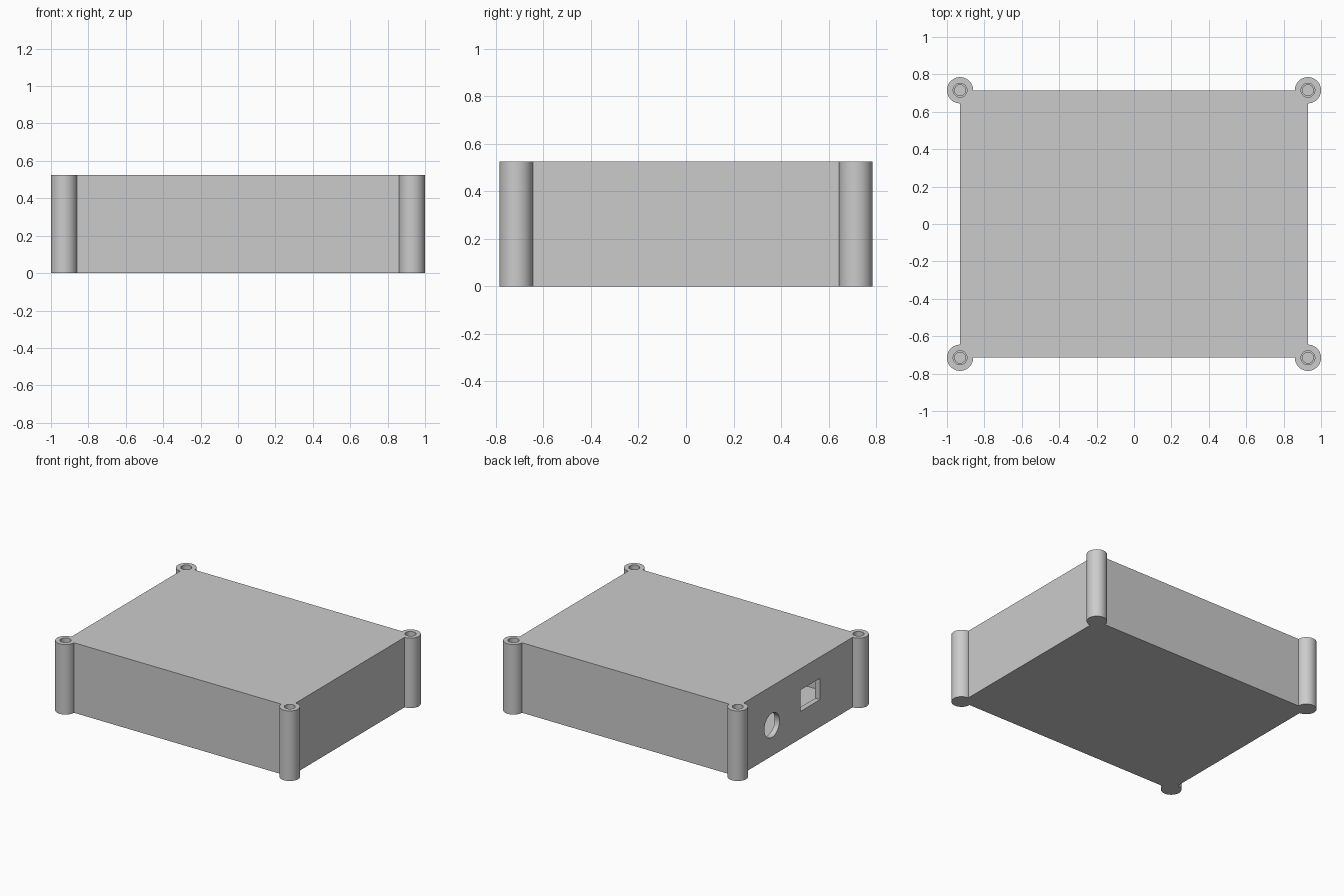
import bpy
import math

if "Cube" in bpy.data.objects:
    bpy.data.objects.remove(bpy.data.objects["Cube"])

HX, HY, H = 0.93, 0.715, 0.525   # half width, half depth, height
WALL = 0.04
POST_R = 0.07

grey = bpy.data.materials.new("plain grey")
grey.diffuse_color = (0.6, 0.6, 0.6, 1)
grey.use_nodes = True
grey.node_tree.nodes["Principled BSDF"].inputs["Base Color"].default_value = grey.diffuse_color


def box(name, lo, hi):
    """Box between two opposite corners."""
    mid = [(a + b) / 2 for a, b in zip(lo, hi)]
    bpy.ops.mesh.primitive_cube_add(size=1, location=mid)
    ob = bpy.context.object
    ob.name = name
    ob.scale = [b - a for a, b in zip(lo, hi)]
    bpy.ops.object.transform_apply(location=True, rotation=True, scale=True)
    return ob


def cylinder(name, r, depth, loc, rot=(0, 0, 0)):
    bpy.ops.mesh.primitive_cylinder_add(vertices=64, radius=r, depth=depth,
                                        location=loc, rotation=rot)
    ob = bpy.context.object
    ob.name = name
    bpy.ops.object.transform_apply(location=True, rotation=True, scale=True)
    return ob


def combine(target, other, operation):
    """Apply a boolean and remove the helper."""
    mod = target.modifiers.new("boolean", 'BOOLEAN')
    mod.operation = operation
    mod.solver = 'EXACT'
    mod.object = other
    bpy.ops.object.select_all(action='DESELECT')
    bpy.context.view_layer.objects.active = target
    target.select_set(True)
    bpy.ops.object.modifier_apply(modifier=mod.name)
    bpy.data.objects.remove(other, do_unlink=True)


# Hollow case
case = box("enclosure", (-HX, -HY, 0), (HX, HY, H))
cavity = box("cavity", (-HX + WALL, -HY + WALL, WALL), (HX - WALL, HY - WALL, H - WALL))
combine(case, cavity, 'DIFFERENCE')

# Corner screw posts with stepped blind holes
corners = [(sx * HX, sy * HY) for sx in (-1, 1) for sy in (-1, 1)]
for x, y in corners:
    combine(case, cylinder("post", POST_R, H, (x, y, H / 2)), 'UNION')
for x, y in corners:
    combine(case, cylinder("screw_hole", 0.029, H, (x, y, H / 2 + WALL)), 'DIFFERENCE')
    combine(case, cylinder("clearance_hole", 0.037, 2 * WALL, (x, y, H)), 'DIFFERENCE')

# Round and square ports in the left wall
round_port = cylinder("round_port", 0.09, 0.2, (-HX, 0.31, 0.23), (0, math.pi / 2, 0))
combine(case, round_port, 'DIFFERENCE')
square_port = box("square_port", (-HX - 0.1, -0.26, 0.205), (-HX + 0.1, -0.03, 0.365))
combine(case, square_port, 'DIFFERENCE')

# Finish
case.data.materials.clear()
case.data.materials.append(grey)
for p in case.data.polygons:
    p.material_index = 0
bpy.ops.object.select_all(action='DESELECT')
case.select_set(True)
bpy.context.view_layer.objects.active = case
bpy.ops.object.shade_smooth_by_angle(angle=math.radians(30))
